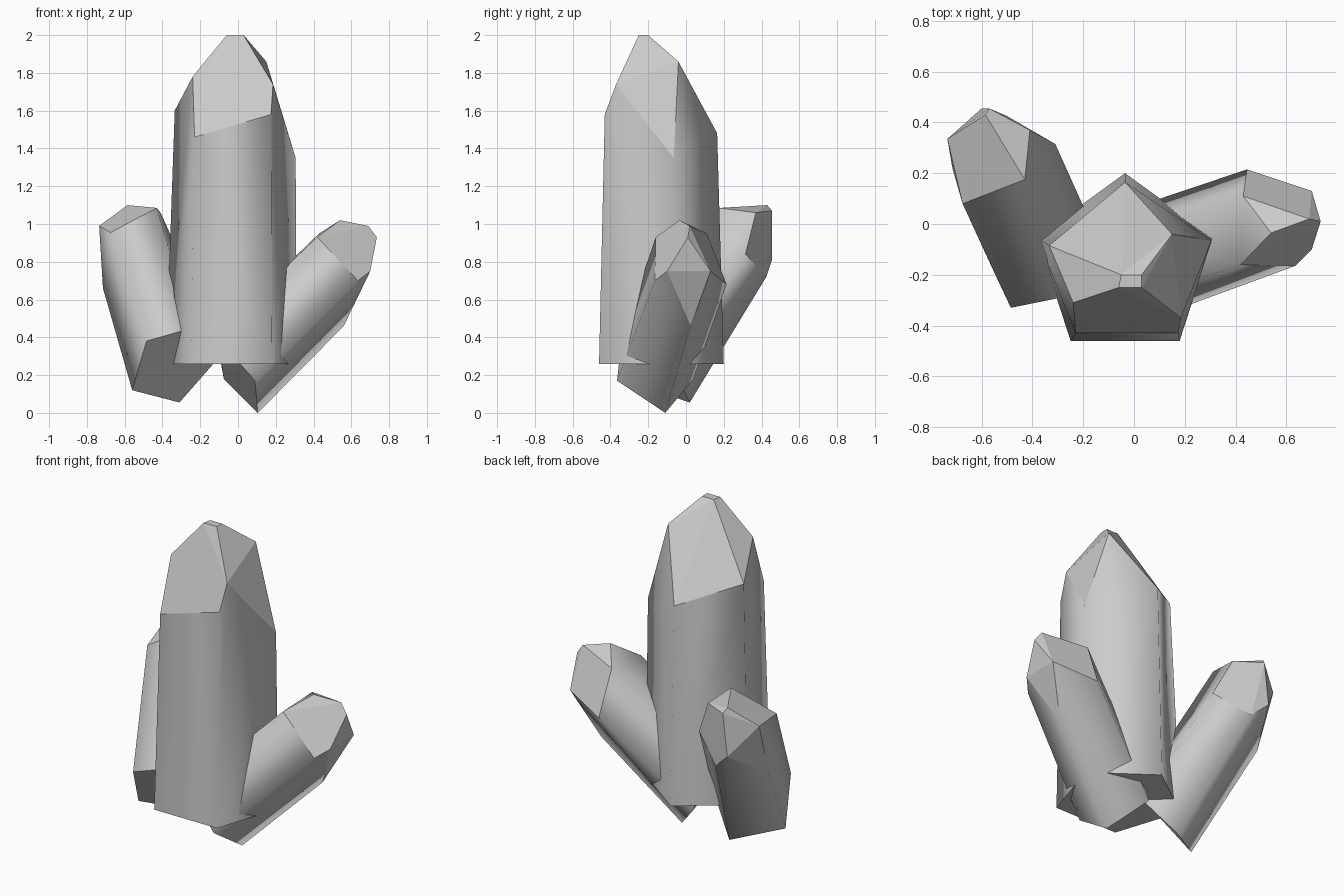
import bpy, bmesh, math
from mathutils import Vector

cube = bpy.data.objects.get("Cube")
if cube:
    bpy.data.objects.remove(cube, do_unlink=True)

grey = bpy.data.materials.new("stone_grey")
grey.use_nodes = True
colour = (0.6, 0.6, 0.6, 1)
grey.diffuse_color = colour
grey.node_tree.nodes["Principled BSDF"].inputs["Base Color"].default_value = colour


def centre(points):
    return sum((Vector(p) for p in points), Vector()) / len(points)


def crystal(name, base, shoulder, tip):
    """Five-sided shaft from base to shoulder, closed by the cut facets of the tip."""
    axis = (centre(shoulder) - centre(base)).normalized()
    bm = bmesh.new()
    for p in base + shoulder + tip:
        bm.verts.new(p)
    hull = bmesh.ops.convex_hull(bm, input=bm.verts[:])
    spare = set(hull["geom_interior"]) | set(hull["geom_unused"])
    bmesh.ops.delete(bm, geom=[v for v in spare if isinstance(v, bmesh.types.BMVert)], context='VERTS')
    bmesh.ops.dissolve_limit(bm, angle_limit=math.radians(7), verts=bm.verts[:], edges=bm.edges[:])
    bmesh.ops.recalc_face_normals(bm, faces=bm.faces[:])

    # Round shading on the shaft, crisp facets at both ends
    for f in bm.faces:
        f.smooth = -0.6 < f.normal.dot(axis) < 0.28
    for e in bm.edges:
        e.smooth = all(f.smooth for f in e.link_faces)

    mesh = bpy.data.meshes.new(name)
    bm.to_mesh(mesh)
    bm.free()
    mesh.materials.append(grey)
    bpy.context.collection.objects.link(bpy.data.objects.new(name, mesh))


# Tall upright crystal
corners = [math.radians(90 + 72 * i) for i in range(5)]
crystal(
    "main_crystal",
    [(-0.035 + 0.365 * math.cos(a), -0.165 + 0.365 * math.sin(a), 0.26) for a in corners],
    [(-0.035, 0.165, 1.48), (-0.335, -0.085, 1.6), (-0.23, -0.43, 1.46),
     (0.175, -0.43, 1.58), (0.305, -0.065, 1.35)],
    [(-0.06, -0.25, 2), (0.03, -0.25, 2), (0.03, -0.2, 2), (-0.05, -0.2, 2),
     (0.15, -0.04, 1.86), (0.185, -0.37, 1.74), (-0.24, -0.31, 1.78)])

# Short crystal leaning to the model's left
crystal(
    "left_crystal",
    [(0.105, -0.11, 0), (0.09, -0.365, 0.17), (-0.11, -0.34, 0.4),
     (-0.12, -0.07, 0.42), (-0.075, 0.04, 0.18)],
    [(0.56, 0.025, 0.46), (0.635, -0.165, 0.7), (0.42, -0.16, 0.93),
     (0.43, 0.11, 0.95), (0.445, 0.215, 0.68)],
    [(0.54, -0.035, 1.02), (0.69, 0.02, 0.99), (0.735, 0.01, 0.93),
     (0.7, -0.1, 0.75), (0.7, 0.13, 0.75)])

# Short crystal leaning to the model's right and back
crystal(
    "right_crystal",
    [(-0.56, -0.17, 0.12), (-0.31, 0.02, 0.055), (-0.13, -0.085, 0.26),
     (-0.24, -0.28, 0.45), (-0.485, -0.33, 0.38)],
    [(-0.715, 0.22, 0.66), (-0.5, 0.425, 0.72), (-0.31, 0.315, 0.84),
     (-0.43, 0.175, 1.085), (-0.675, 0.08, 0.955)],
    [(-0.735, 0.335, 0.99), (-0.585, 0.43, 1.1), (-0.41, 0.37, 1.06),
     (-0.57, 0.455, 1.07), (-0.6, 0.455, 0.81)])
